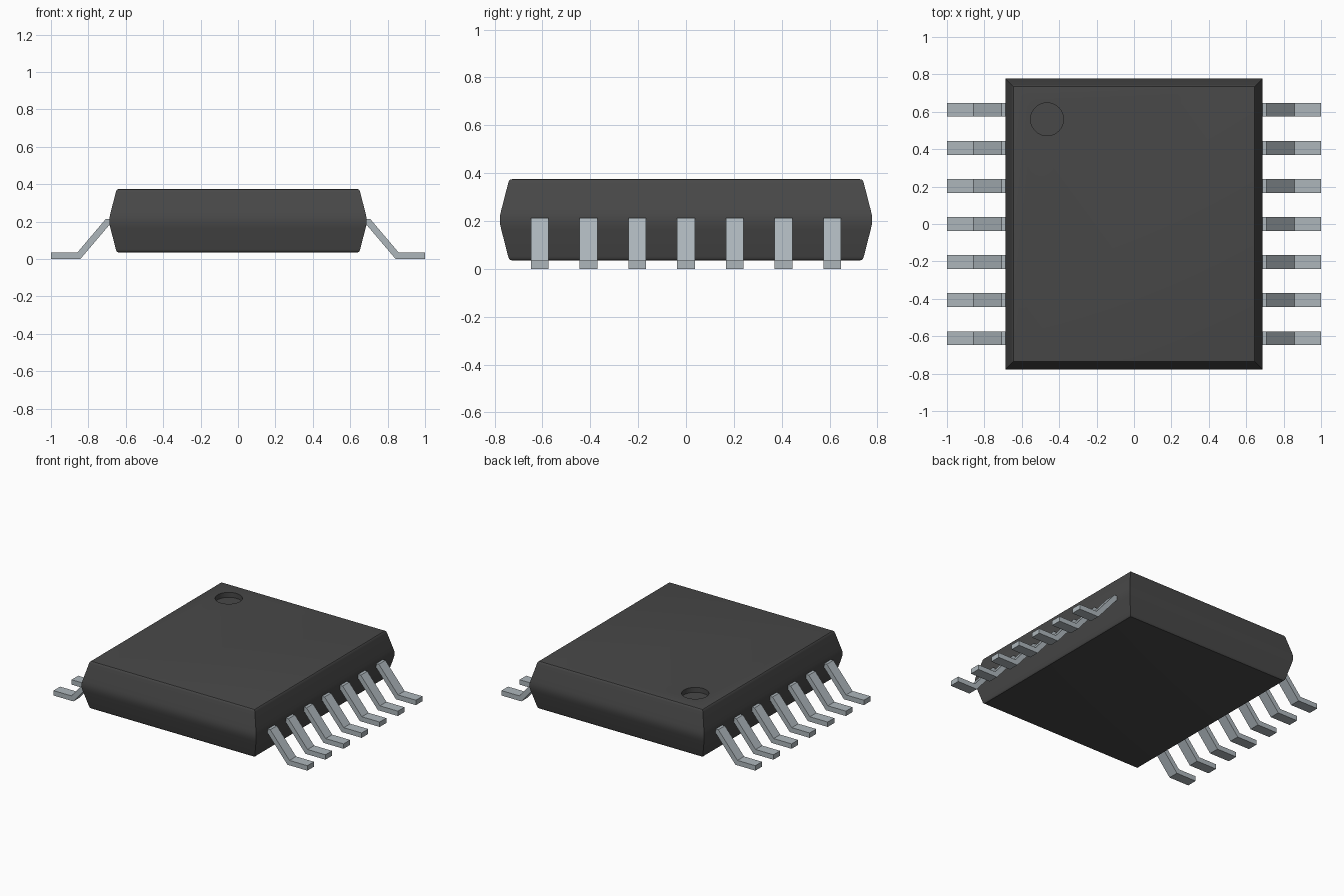
import bpy, bmesh, math

cube = bpy.data.objects.get("Cube")
if cube:
    bpy.data.objects.remove(cube, do_unlink=True)


def material(name, rgb):
    m = bpy.data.materials.new(name)
    m.use_nodes = True
    m.diffuse_color = (*rgb, 1)
    bsdf = next(n for n in m.node_tree.nodes if n.type == 'BSDF_PRINCIPLED')
    bsdf.inputs["Base Color"].default_value = (*rgb, 1)
    bsdf.inputs["Roughness"].default_value = 0.6
    return m


BLACK = material("black plastic", (0.065, 0.065, 0.065))
METAL = material("tinned metal", (0.42, 0.47, 0.50))


def add_object(name, bm, mat):
    bmesh.ops.recalc_face_normals(bm, faces=bm.faces)
    mesh = bpy.data.meshes.new(name)
    bm.to_mesh(mesh)
    bm.free()
    mesh.materials.append(mat)
    ob = bpy.data.objects.new(name, mesh)
    bpy.context.collection.objects.link(ob)
    return ob


def activate(ob):
    bpy.ops.object.select_all(action='DESELECT')
    ob.select_set(True)
    bpy.context.view_layer.objects.active = ob


# Body: rectangular rings (inset from the widest outline, height)
HALF_X, HALF_Y = 0.688, 0.778
RINGS = [(0.053, 0.035), (0.044, 0.037), (0.038, 0.043), (0.035, 0.052),
         (0.006, 0.165), (0.001, 0.187), (0.0, 0.205), (0.001, 0.223), (0.006, 0.245),
         (0.035, 0.358), (0.038, 0.367), (0.044, 0.373), (0.053, 0.375)]
bm = bmesh.new()
loops = []
for inset, z in RINGS:
    x, y = HALF_X - inset, HALF_Y - inset
    loops.append([bm.verts.new((sx * x, sy * y, z))
                  for sx, sy in ((-1, -1), (1, -1), (1, 1), (-1, 1))])
for a, b in zip(loops, loops[1:]):
    for i in range(4):
        j = (i + 1) % 4
        bm.faces.new((a[i], a[j], b[j], b[i]))
bm.faces.new(loops[0])
bm.faces.new(loops[-1])
body = add_object("body", bm, BLACK)

# Round pin-one dimple cut into the top
bm = bmesh.new()
bmesh.ops.create_cone(bm, cap_ends=True, segments=48, radius1=0.088, radius2=0.088, depth=0.1)
bmesh.ops.translate(bm, vec=(-0.465, 0.56, 0.39), verts=bm.verts)
cutter = add_object("dimple_cutter", bm, BLACK)
cutter.hide_render = True
mod = body.modifiers.new("dimple", 'BOOLEAN')
mod.operation = 'DIFFERENCE'
mod.solver = 'EXACT'
mod.object = cutter
activate(body)
bpy.ops.object.modifier_apply(modifier=mod.name)
bpy.data.objects.remove(cutter, do_unlink=True)
activate(body)
bpy.ops.object.shade_smooth_by_angle(angle=math.radians(30))

# Gull-wing legs: side profile (x, z) extruded along y
PROFILE = [(0.60, 0.180), (0.690, 0.180), (0.843, 0.0), (1.0, 0.0),
           (1.0, 0.035), (0.859, 0.035), (0.708, 0.213), (0.60, 0.213)]
WIDTH, PITCH, COUNT = 0.074, 0.2035, 7


def leg(name, side, y):
    bm = bmesh.new()
    face = bm.faces.new([bm.verts.new((side * x, y - WIDTH / 2, z)) for x, z in PROFILE])
    ext = bmesh.ops.extrude_face_region(bm, geom=[face])
    verts = [g for g in ext["geom"] if isinstance(g, bmesh.types.BMVert)]
    bmesh.ops.translate(bm, vec=(0, WIDTH, 0), verts=verts)
    add_object(name, bm, METAL)


for side, label in ((1, "left"), (-1, "right")):
    for i in range(COUNT):
        leg(f"{label}_leg_{i + 1}", side, (i - (COUNT - 1) / 2) * PITCH)
